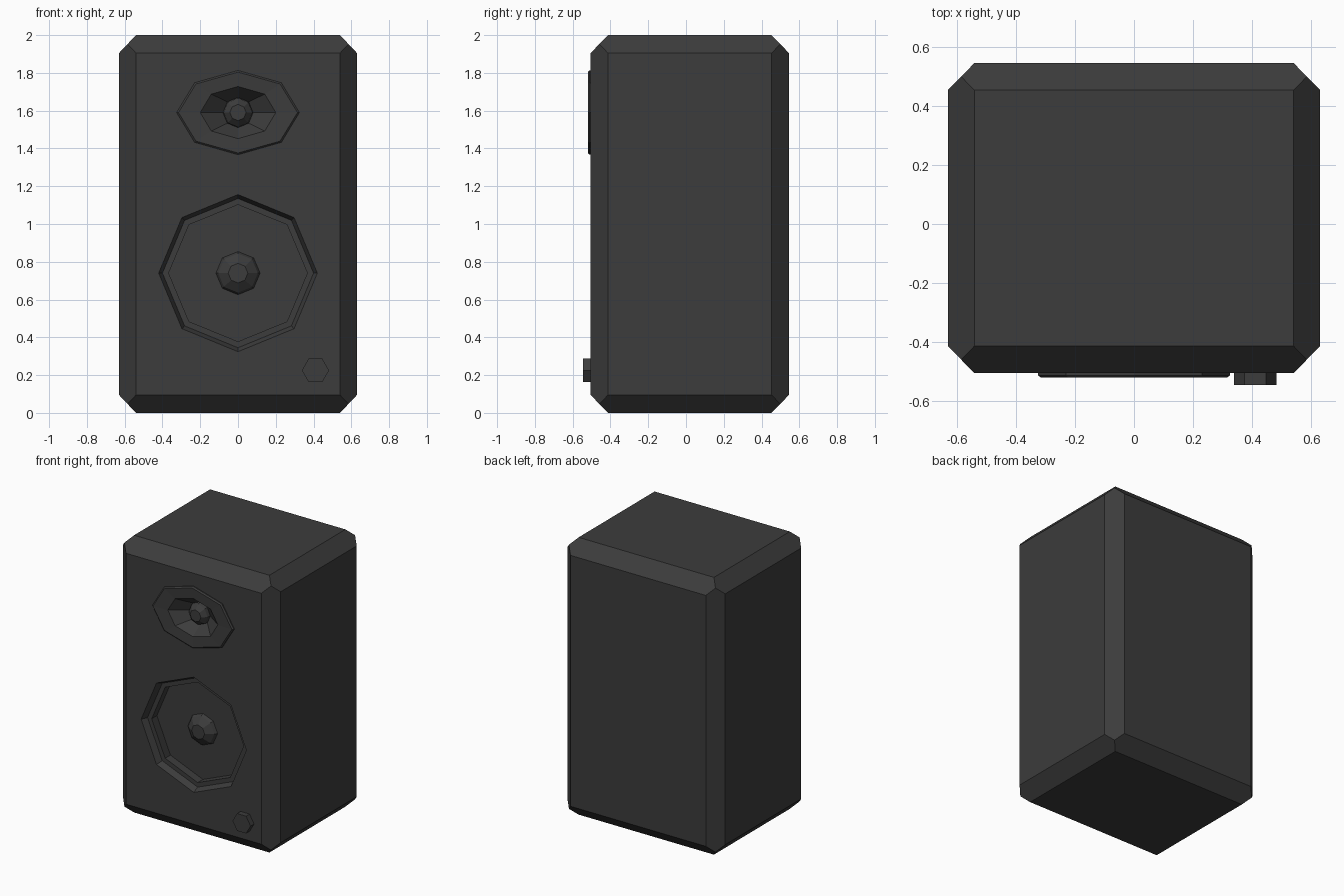
import bpy, bmesh, math
from itertools import product

if "Cube" in bpy.data.objects:
    bpy.data.objects.remove(bpy.data.objects["Cube"])

black = bpy.data.materials.new("matte_black")
black.diffuse_color = (0.045, 0.045, 0.045, 1)
black.use_nodes = True
black.node_tree.nodes["Principled BSDF"].inputs["Base Color"].default_value = black.diffuse_color
FRONT = -0.505


def finish(bm, name):
    me = bpy.data.meshes.new(name)
    bm.to_mesh(me)
    bm.free()
    me.materials.append(black)
    ob = bpy.data.objects.new(name, me)
    bpy.context.collection.objects.link(ob)
    return ob


def rings(name, cx, cz, profile, sides=8, back_cap=True):
    """Loft of (rx, rz, y) polygon rings, listed from back to front."""
    bm = bmesh.new()
    loops = []
    for rx, rz, y in profile:
        loops.append([bm.verts.new((cx + rx * math.cos(2 * math.pi * k / sides), y,
                                    cz + rz * math.sin(2 * math.pi * k / sides)))
                      for k in range(sides)])
    for a, b in zip(loops, loops[1:]):
        for k in range(sides):
            n = (k + 1) % sides
            bm.faces.new((a[k], a[n], b[n], b[k]))
    bm.faces.new(loops[-1])
    if back_cap:
        bm.faces.new(loops[0][::-1])
    return finish(bm, name)


# Cabinet: box with mitred chamfers, as the hull of inset faces and corner points
bm = bmesh.new()
half = (0.63, 0.525, 1.0)
mid = (0, (FRONT + 0.545) / 2, 1.0)
cut = (0.09, 0.092, 0.095)
for s in product((-1, 1), repeat=3):
    for keep in (0, 1, 2, None):
        inset = [0.5 if keep is None else float(i != keep) for i in range(3)]
        bm.verts.new([mid[i] + s[i] * (half[i] - cut[i] * inset[i]) for i in range(3)])
bmesh.ops.convex_hull(bm, input=bm.verts[:])
bmesh.ops.dissolve_limit(bm, angle_limit=math.radians(3), verts=bm.verts[:], edges=bm.edges[:])
bmesh.ops.recalc_face_normals(bm, faces=bm.faces[:])
cabinet = finish(bm, "cabinet")

# Recesses: stepped woofer well and hidden tweeter hole
cutters = [
    rings("woofer_cutter", 0, 0.74, [(0.367, 0.362, -0.40), (0.367, 0.362, -0.46),
                                     (0.40, 0.395, -0.46), (0.42, 0.416, FRONT),
                                     (0.42, 0.416, -0.6)]),
    rings("tweeter_cutter", 0, 1.59, [(0.26, 0.18, -0.38), (0.26, 0.18, -0.6)]),
]
bpy.context.view_layer.objects.active = cabinet
for c in cutters:
    m = cabinet.modifiers.new("recess", 'BOOLEAN')
    m.operation = 'DIFFERENCE'
    m.solver = 'EXACT'
    m.object = c
    bpy.ops.object.modifier_apply(modifier=m.name)
    bpy.data.objects.remove(c)

# Woofer dust cap
rings("woofer_dust_cap", 0, 0.74, [(0.12, 0.117, -0.395), (0.105, 0.103, -0.42),
                                   (0.052, 0.052, -0.455)])

# Tweeter: raised flange, funnel and centre dome in one shell
rings("tweeter", 0, 1.59, [(0.325, 0.223, -0.49), (0.325, 0.223, -0.512),
                           (0.315, 0.214, -0.52), (0.20, 0.138, -0.515),
                           (0.08, 0.08, -0.43), (0.075, 0.075, -0.455),
                           (0.043, 0.043, -0.485)], back_cap=False)

# Volume knob
rings("volume_knob", 0.41, 0.225, [(0.072, 0.072, -0.49), (0.072, 0.072, -0.545)], sides=6)
